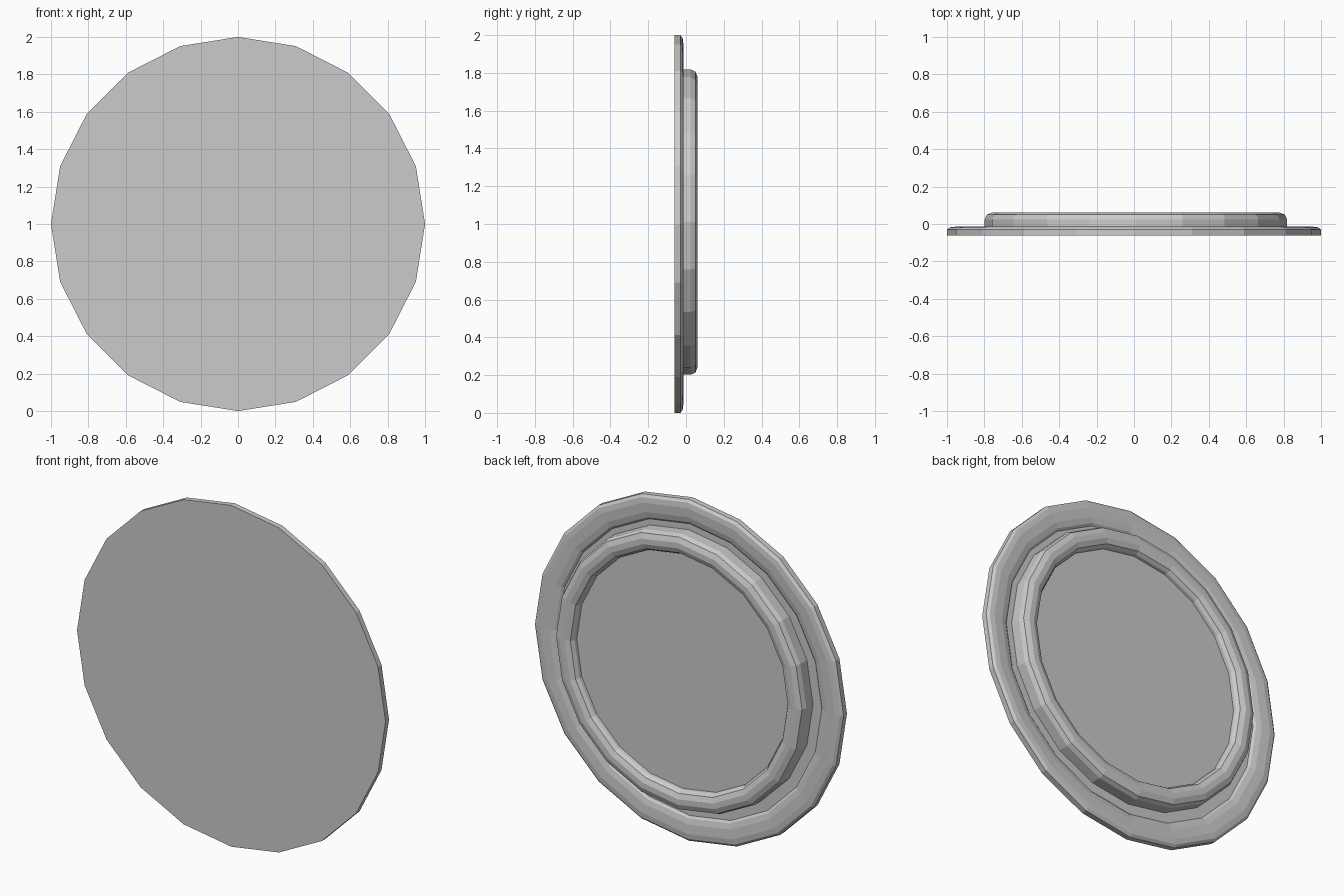
import bpy, bmesh
from math import sin, cos, tau

SIDES = 20

cube = bpy.data.objects.get("Cube")
if cube:
    bpy.data.objects.remove(cube)

grey = bpy.data.materials.new("plain grey")
colour = (0.6, 0.6, 0.6, 1)
grey.diffuse_color = colour
grey.use_nodes = True
grey.node_tree.nodes["Principled BSDF"].inputs["Base Color"].default_value = colour


def lathe(name, profile, centre):
    """Turn a (radius, depth) profile round the y axis and cap both ends."""
    bm = bmesh.new()
    rings = [[bm.verts.new((r * sin(tau * i / SIDES), y, r * cos(tau * i / SIDES)))
              for i in range(SIDES)] for r, y in profile]
    bm.faces.new(rings[0])
    bm.faces.new(rings[-1])
    for a, b in zip(rings, rings[1:]):
        for i in range(SIDES):
            j = (i + 1) % SIDES
            bm.faces.new((a[i], a[j], b[j], b[i]))
    bmesh.ops.recalc_face_normals(bm, faces=bm.faces)
    mesh = bpy.data.meshes.new(name)
    bm.to_mesh(mesh)
    bm.free()
    mesh.materials.append(grey)
    obj = bpy.data.objects.new(name, mesh)
    obj.location = centre
    bpy.context.collection.objects.link(obj)
    return obj


# Flat front disc with a rolled lip round its back
lathe("base_plate",
      [(1, -0.062), (1, -0.03), (0.985, -0.018), (0.955, -0.014),
       (0.90, -0.017), (0.868, -0.025), (0.855, -0.036)],
      (0, 0, 1))

# Raised round block on the back, with a rounded rim and a shallow dished centre
lathe("back_ring",
      [(0.808, -0.045), (0.808, 0.025), (0.797, 0.05), (0.767, 0.062),
       (0.735, 0.062), (0.705, 0.05), (0.692, 0.03), (0.69, 0.012)],
      (0.01, 0, 1.01))
